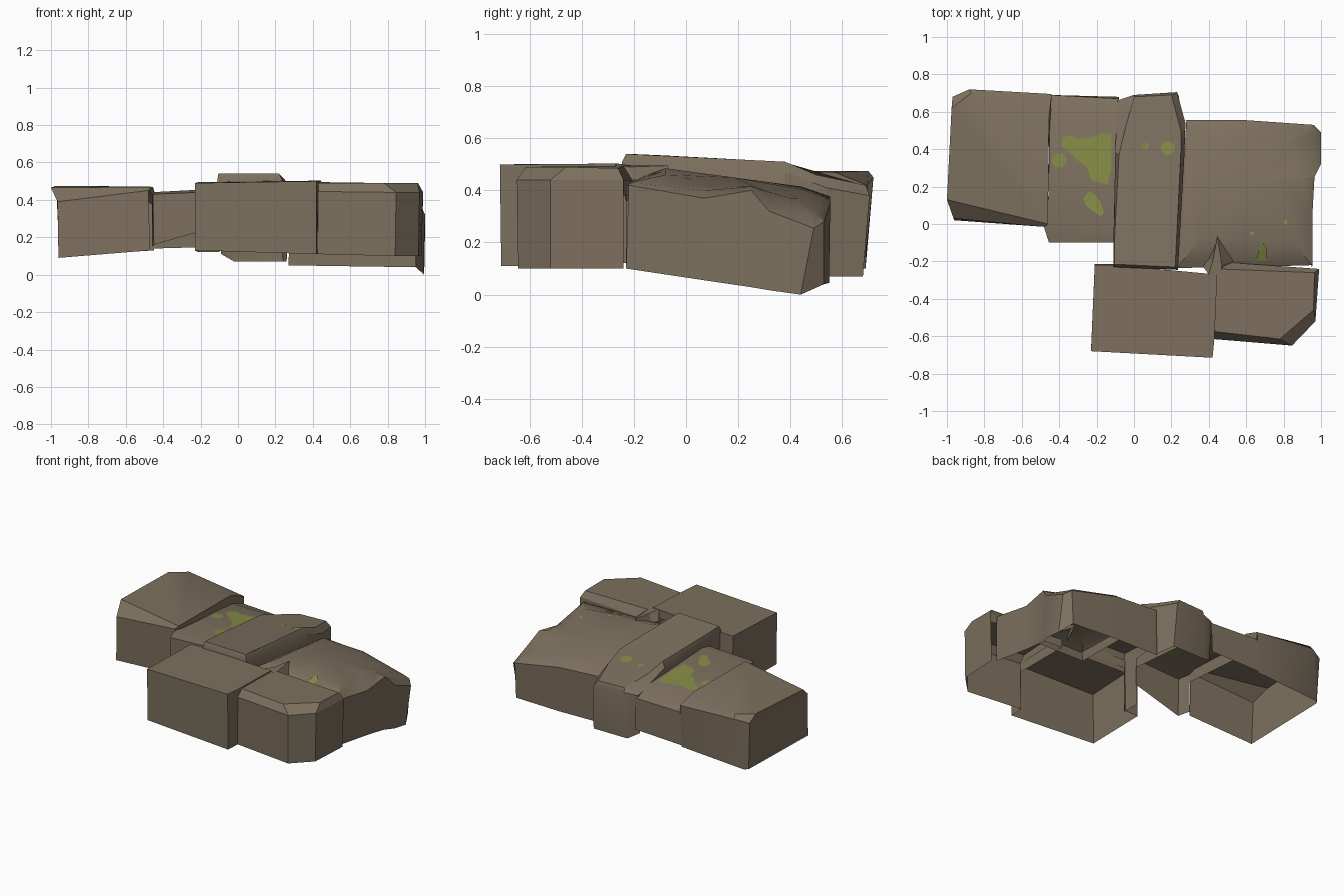
import bpy, math
from mathutils import Vector
from mathutils.bvhtree import BVHTree


def material(name, rgb):
    m = bpy.data.materials.new(name)
    m.diffuse_color = (*rgb, 1)
    return m


brown = material("brown stone", (0.205, 0.163, 0.113))
moss = material("moss green", (0.23, 0.26, 0.06))
trees = []


def add_object(name, verts, faces, mat, smooth):
    me = bpy.data.meshes.new(name)
    me.from_pydata(verts, [], faces)
    me.materials.append(mat)
    ob = bpy.data.objects.new(name, me)
    bpy.context.collection.objects.link(ob)
    if smooth:
        bpy.context.view_layer.objects.active = ob
        ob.select_set(True)
        bpy.ops.object.shade_smooth_by_angle(angle=math.radians(32))
        ob.select_set(False)
    return ob


def stone(name, rings, centre=None, smooth=True, short=(), depth=.06):
    """Open-bottomed stone: counter-clockwise rings from bottom to top, then a cap.
    Walls listed in short touch a neighbour and only reach down by depth."""
    n = len(rings[0])
    verts = [p for r in rings for p in r]
    faces = []
    for k in range(len(rings) - 1):
        a, b = k * n, (k + 1) * n
        for i in range(n):
            j = (i + 1) % n
            low = [a + i, a + j]
            if k == 0 and i in short:
                low = [len(verts), len(verts) + 1]
                verts += [(x, y, z - depth) for x, y, z in (rings[1][i], rings[1][j])]
            faces.append((*low, b + j, b + i))
    t = (len(rings) - 1) * n
    if centre:
        verts.append(centre)
        faces += [(t + i, t + (i + 1) % n, len(verts) - 1) for i in range(n)]
    else:
        faces.append(tuple(range(t, t + n)))
    add_object(name, verts, faces, brown, smooth)
    trees.append(BVHTree.FromPolygons([Vector(v) for v in verts], faces))


# left stone with bevelled front and back-left corner
stone("left_stone", [
    [(-.96, .02, .09), (-.47, -.01, .13), (-.45, .69, .13), (-.93, .69, .10), (-.955, .67, .10)],
    [(-.965, .03, .39), (-.48, -.015, .45), (-.44, .695, .42), (-.88, .72, .45), (-.97, .68, .43)],
    [(-1, .13, .465), (-.46, 0, .47), (-.455, .57, .47), (-.87, .70, .475), (-.975, .62, .475)],
], short=(1,))

# sunken mossy stone
stone("mossy_stone", [
    [(-.45, -.10, .16), (-.10, -.10, .26), (-.08, .68, .15), (-.45, .69, .14), (-.46, 0, .15)],
    [(-.455, -.10, .43), (-.10, -.10, .445), (-.08, .67, .365), (-.45, .69, .37), (-.46, 0, .425)],
    [(-.48, -.02, .44), (-.10, -.02, .46), (-.08, .56, .42), (-.45, .58, .41), (-.46, .05, .44)],
], centre=(-.27, .28, .43), short=(1, 3))

# long middle stone, sloping down at the back
stone("middle_stone", [
    [(-.11, -.23, .12), (.23, -.24, .10), (.25, .38, .08), (.26, .54, .07), (.24, .68, .07),
     (-.02, .68, .07), (-.09, .64, .11), (-.10, .38, .12), (-.11, -.10, .12)],
    [(-.11, -.23, .51), (.235, -.245, .51), (.27, .38, .47), (.275, .54, .41), (.23, .705, .38),
     (0, .69, .39), (-.09, .66, .38), (-.10, .38, .47), (-.11, -.10, .505)],
    [(-.105, -.215, .54), (.22, -.23, .54), (.25, .38, .51), (.25, .50, .46), (.20, .69, .42),
     (0, .68, .42), (-.05, .50, .46), (-.08, .37, .51), (-.105, -.10, .535)],
], short=(0, 1, 2, 6, 7), depth=.10)

# large worn right stone
stone("right_stone", [
    [(.25, -.23, .10), (.6, -.23, .10), (.95, -.23, .10), (.95, .07, .055), (.96, .24, .03),
     (.99, .33, .015), (.995, .44, 0), (.95, .53, .04), (.6, .55, .045), (.27, .55, .05)],
    [(.23, -.235, .43), (.6, -.23, .42), (.955, -.22, .42), (.955, .07, .37), (.965, .25, .40),
     (1, .32, .32), (1, .49, .255), (.96, .53, .28), (.6, .555, .355), (.28, .555, .375)],
    [(.25, -.21, .44), (.6, -.21, .43), (.94, -.21, .43), (.91, .07, .40), (.905, .25, .415),
     (.96, .33, .35), (.96, .48, .30), (.93, .505, .31), (.6, .53, .375), (.29, .53, .385)],
    [(.35, -.08, .485), (.6, -.08, .485), (.85, -.08, .46), (.84, .06, .415), (.82, .20, .415),
     (.85, .30, .40), (.86, .40, .37), (.80, .43, .37), (.6, .44, .405), (.35, .44, .415)],
], centre=(.58, .18, .45), short=(0, 1, 9))

# plain square front stone
stone("front_stone", [
    [(-.23, -.675, .13), (.42, -.71, .11), (.425, -.61, .11), (.44, -.22, .10),
     (-.10, -.215, .12), (-.21, -.215, .12)],
    [(-.23, -.68, .49), (.42, -.715, .50), (.43, -.61, .50), (.445, -.27, .503),
     (-.10, -.22, .497), (-.21, -.22, .495)],
], smooth=False, short=(2, 3))

# front right stone with chipped outer corner
stone("front_right_stone", [
    [(.425, -.61, .11), (.84, -.645, .10), (.965, -.52, .10), (.98, -.24, .10), (.44, -.21, .10)],
    [(.425, -.615, .445), (.845, -.65, .44), (.97, -.52, .44), (.99, -.24, .44), (.43, -.20, .44)],
    [(.432, -.575, .49), (.78, -.615, .49), (.96, -.46, .49), (.965, -.26, .485), (.44, -.24, .495)],
], smooth=False, short=(3, 4))

# small pointed chip between the front stones and the right stone
stone("stone_chip", [
    [(.37, -.23, .44), (.50, -.23, .44), (.53, -.20, .44), (.445, -.06, .46), (.40, -.18, .44)],
    [(.40, -.27, .504), (.46, -.27, .495), (.47, -.22, .49), (.445, -.07, .495), (.42, -.2, .495)],
], smooth=False)


def patch(name, outline, centre):
    """Thin moss sheets laid just above and just below the stone surface."""
    n, steps = len(outline), 4
    c = Vector((*centre, 0))

    def drop(p, gap):
        hits = [t.ray_cast(Vector((p.x, p.y, 2)), Vector((0, 0, -1)))[0] for t in trees]
        return (p.x, p.y, max(h.z for h in hits if h) + gap)

    faces = [(0, 1 + i, 1 + (i + 1) % n) for i in range(n)]
    for s in range(steps - 1):
        a, b = 1 + s * n, 1 + (s + 1) * n
        faces += [(a + i, b + i, b + (i + 1) % n, a + (i + 1) % n) for i in range(n)]
    for label, gap in (("", .003), ("_underside", -.003)):
        verts = [drop(c, gap)]
        for s in range(1, steps + 1):
            verts += [drop(c.lerp(Vector((*p, 0)), s / steps), gap) for p in outline]
        add_object(name + label, verts, faces if gap > 0 else [f[::-1] for f in faces], moss, False)


def spot(name, x, y, r):
    ring = [(x + r * math.cos(a * math.pi / 5), y + r * math.sin(a * math.pi / 5)) for a in range(10)]
    patch(name, ring, (x, y))


# moss patches and spots
patch("large_moss", [(-.12, .30), (-.12, .42), (-.125, .485), (-.17, .485), (-.23, .465), (-.30, .455),
                     (-.34, .475), (-.38, .46), (-.39, .42), (-.34, .38), (-.30, .34), (-.25, .30),
                     (-.23, .235), (-.14, .21)], (-.2, .37))
patch("lower_moss", [(-.16, .06), (-.18, .12), (-.21, .16), (-.24, .175), (-.27, .14), (-.26, .10),
                     (-.22, .07), (-.18, .04)], (-.22, .11))
patch("front_moss", [(.71, -.195), (.71, -.13), (.68, -.09), (.665, -.15), (.655, -.195)], (.685, -.155))
for i, (x, y, r) in enumerate([(-.40, .34, .04), (.06, .415, .02), (.18, .405, .038),
                               (.81, .01, .012), (.63, -.05, .01)]):
    spot(f"moss_spot_{i + 1}", x, y, r)
